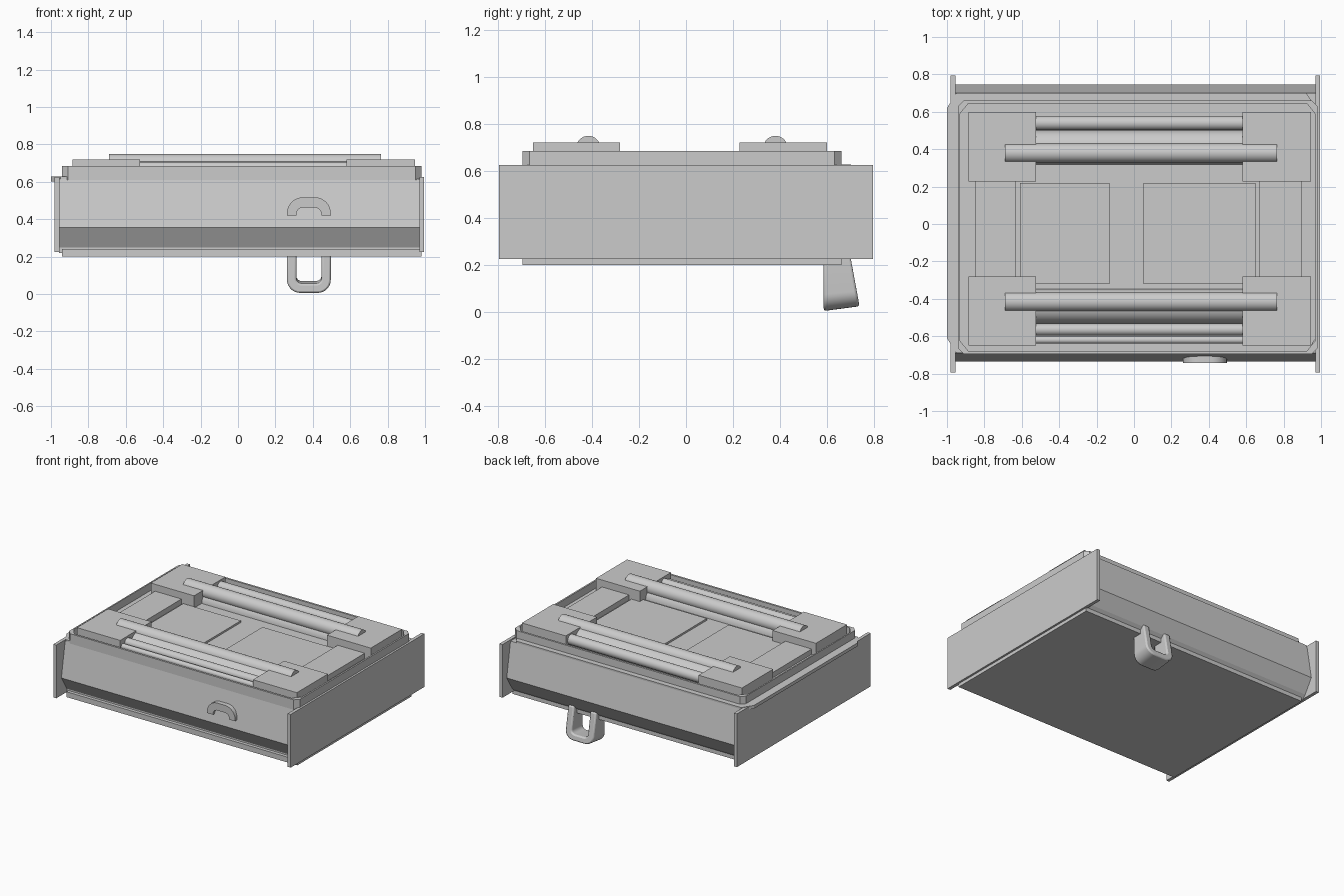
import bpy, bmesh, math
from mathutils import Vector

cube = bpy.data.objects.get("Cube")
if cube:
    bpy.data.objects.remove(cube, do_unlink=True)

grey = bpy.data.materials.new("plain_grey")
grey.use_nodes = True
GREY = (0.6, 0.6, 0.6, 1)
grey.diffuse_color = GREY
grey.node_tree.nodes["Principled BSDF"].inputs["Base Color"].default_value = GREY


def finish(name, bm, smooth=False):
    bmesh.ops.recalc_face_normals(bm, faces=bm.faces)
    mesh = bpy.data.meshes.new(name)
    bm.to_mesh(mesh)
    bm.free()
    mesh.materials.append(grey)
    obj = bpy.data.objects.new(name, mesh)
    bpy.context.collection.objects.link(obj)
    if smooth:
        bpy.ops.object.select_all(action="DESELECT")
        obj.select_set(True)
        bpy.context.view_layer.objects.active = obj
        bpy.ops.object.shade_smooth_by_angle(angle=math.radians(35))
    return obj


def box(name, x, y, z):
    bm = bmesh.new()
    bmesh.ops.create_cube(bm, size=1)
    for v in bm.verts:
        v.co = [r[0] if c < 0 else r[1] for c, r in zip(v.co, (x, y, z))]
    return finish(name, bm)


def prism(name, points, axis, a, b, smooth=False):
    """Extrude a closed outline along an axis; points use the other two axes in order."""
    bm = bmesh.new()

    def place(p, d):
        co = list(p)
        co.insert(axis, d)
        return bm.verts.new(co)
    lo = [place(p, a) for p in points]
    hi = [place(p, b) for p in points]
    bm.faces.new(lo)
    bm.faces.new(hi)
    for i in range(len(points)):
        j = (i + 1) % len(points)
        bm.faces.new((lo[i], lo[j], hi[j], hi[i]))
    return finish(name, bm, smooth)


def octagon(x0, x1, y0, y1, c, d):
    return [(x0 + c, y0), (x1 - c, y0), (x1, y0 + d), (x1, y1 - d),
            (x1 - c, y1), (x0 + c, y1), (x0, y1 - d), (x0, y0 + d)]


def ring(name, outer, inner, z0, z1):
    bm = bmesh.new()
    loops = [[bm.verts.new((*p, z)) for p in pts]
             for pts, z in ((outer, z0), (outer, z1), (inner, z1), (inner, z0))]
    n = len(outer)
    for k in range(4):
        a, b = loops[k], loops[(k + 1) % 4]
        for i in range(n):
            j = (i + 1) % n
            bm.faces.new((a[i], a[j], b[j], b[i]))
    return finish(name, bm)


def rod(name, x0, x1, y, z, r):
    pts = [(y + r * math.cos(t), z + r * math.sin(t))
           for t in (math.tau * i / 32 for i in range(32))]
    return prism(name, pts, 0, x0, x1, True)


def arc(cx, cz, r, start, end, n=8):
    return [(cx + r * math.cos(t), cz + r * math.sin(t))
            for t in (math.radians(start + (end - start) * i / n) for i in range(n + 1))]


def arch(x0, x1, foot, crown, r):
    """Open arch outline with round shoulders, from right foot to left foot."""
    s = 1 if crown > foot else -1
    right = [(x, crown + s * (z - r)) for x, z in arc(x1 - r, 0, r, 0, 90)]
    left = [(x, crown + s * (z - r)) for x, z in arc(x0 + r, 0, r, 90, 180)]
    return [(x1, foot)] + right + left + [(x0, foot)]


# Body with folded front and back panels
profile = [(-0.69, 0.615), (-0.735, 0.355), (-0.67, 0.25), (-0.67, 0.22),
           (0.65, 0.22), (0.68, 0.25), (0.745, 0.355), (0.70, 0.615)]
prism("body", profile, 0, -0.957, 0.972)
box("base_plate", (-0.94, 0.98), (-0.695, 0.66), (0.2, 0.24))
for name, x in (("right", (-0.98, -0.955)), ("left", (0.97, 0.995))):
    box(name + "_side_plate", x, (-0.795, 0.795), (0.225, 0.625))

# Deck with clipped corners and the thin raised rim
prism("deck", octagon(-1, 0.972, -0.69, 0.70, 0.05, 0.08), 2, 0.603, 0.628)
ring("tray_rim", octagon(-0.94, 0.98, -0.695, 0.66, 0.03, 0.03),
     octagon(-0.93, 0.968, -0.68, 0.645, 0.045, 0.055), 0.61, 0.685)

# Low floor panels and raised side panels
for name, x in (("right", (-0.61, -0.13)), ("left", (0.05, 0.65))):
    box(name + "_floor_panel", x, (-0.32, 0.22), (0.62, 0.642))
for name, x in (("right", (-0.85, -0.63)), ("left", (0.67, 0.895))):
    box(name + "_side_panel", x, (-0.32, 0.27), (0.62, 0.668))

# Corner blocks
for side, x in (("right", (-0.885, -0.525)), ("left", (0.58, 0.945))):
    for end, y in (("front", (-0.65, -0.28)), ("back", (0.228, 0.60))):
        box(f"{end}_{side}_corner_block", x, y, (0.62, 0.72))

# Rollers between the blocks, and the long bars above them
for name, y, z, r in (("front_big_roller", -0.44, 0.62, 0.092),
                      ("front_small_roller", -0.565, 0.675, 0.032),
                      ("front_edge_roller", -0.62, 0.665, 0.02),
                      ("back_big_roller", 0.41, 0.62, 0.092),
                      ("back_small_roller", 0.54, 0.672, 0.038)):
    rod(name, -0.53, 0.585, y, z, r)
for name, y in (("front_long_bar", -0.415), ("back_long_bar", 0.38)):
    rod(name, -0.69, 0.765, y, 0.697, 0.052)

# Arched grip on the front panel
grip = arch(0.262, 0.496, 0.42, 0.517, 0.085) + arch(0.312, 0.446, 0.42, 0.462, 0.035)[::-1]
prism("front_grip", grip, 1, -0.742, -0.68, True)

# Hanging loop under the back, flared toward its lower end
loop = arch(0.262, 0.496, 0.26, 0.005, 0.07) + arch(0.312, 0.446, 0.26, 0.055, 0.03)[::-1]
handle = prism("back_loop_handle", loop, 1, 0.585, 0.70, True)
for v in handle.data.vertices:
    if v.co.y > 0.65:
        drop = 0.225 - v.co.z
        v.co.y += 0.17 * drop
        v.co.z += 0.02 * max(drop, 0) / 0.22
bevel = handle.modifiers.new("soft_edges", "BEVEL")
bevel.width = 0.01
bevel.segments = 2
bevel.limit_method = "ANGLE"
bevel.angle_limit = math.radians(50)
